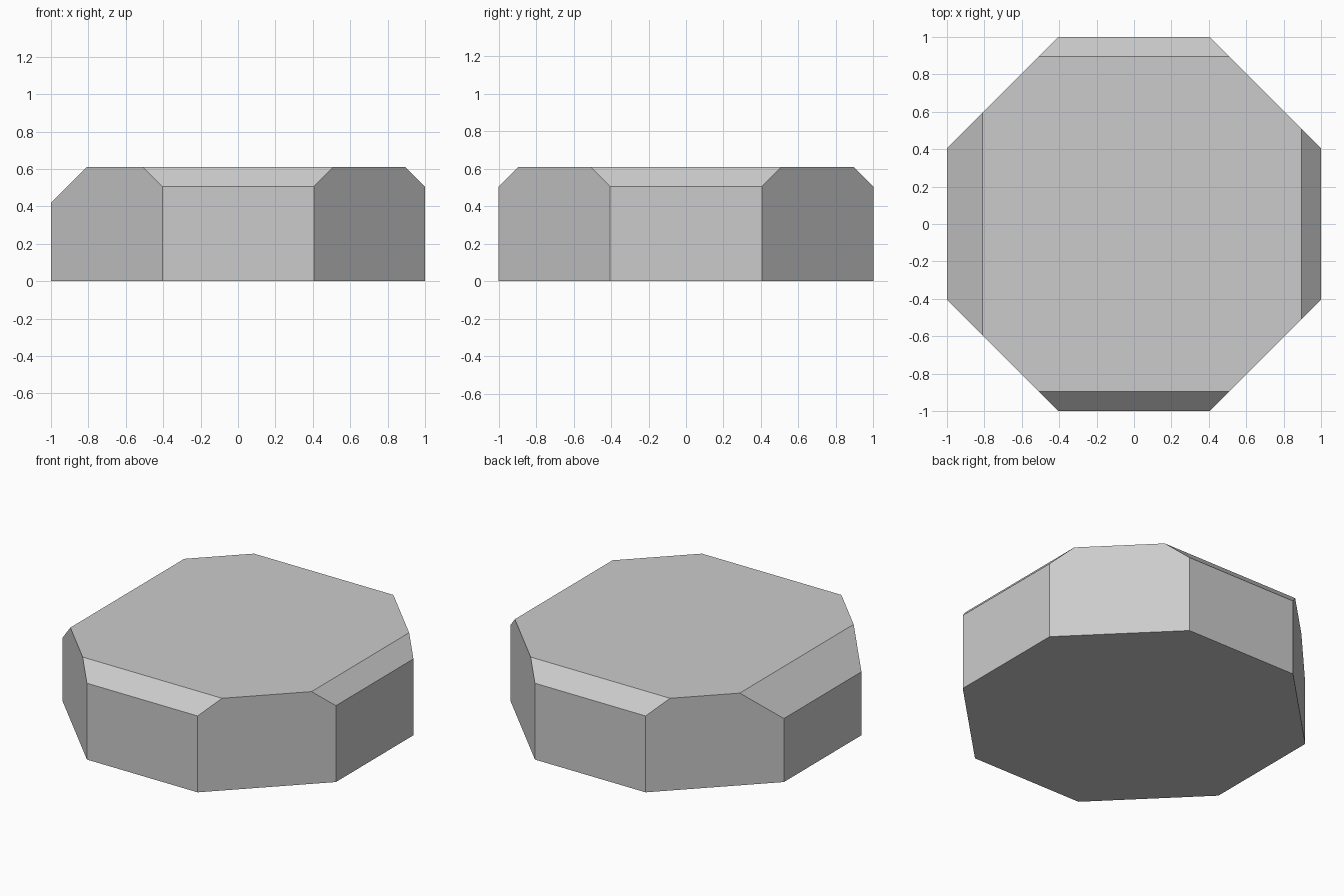
import bpy, bmesh
from mathutils import Vector

if "Cube" in bpy.data.objects:
    bpy.data.objects.remove(bpy.data.objects["Cube"])

HEIGHT, FLAT = 0.61, 0.405

# Octagonal block: extruded profile
profile = [(FLAT, -1), (1, -FLAT), (1, FLAT), (FLAT, 1),
           (-FLAT, 1), (-1, FLAT), (-1, -FLAT), (-FLAT, -1)]
bm = bmesh.new()
base = bm.faces.new([bm.verts.new((x, y, 0)) for x, y in profile])
top = bmesh.ops.extrude_face_region(bm, geom=[base], use_keep_orig=True)
bmesh.ops.translate(bm, vec=(0, 0, HEIGHT),
                    verts=[g for g in top["geom"] if isinstance(g, bmesh.types.BMVert)])


def chamfer(side, size):
    """Slice a 45 degree bevel off the top edge facing the given side."""
    cut = bmesh.ops.bisect_plane(
        bm, geom=bm.verts[:] + bm.edges[:] + bm.faces[:], dist=1e-5,
        plane_co=Vector(side) + Vector((0, 0, HEIGHT - size)),
        plane_no=Vector(side) + Vector((0, 0, 1)), clear_outer=True)
    edges = [g for g in cut["geom_cut"] if isinstance(g, bmesh.types.BMEdge)]
    bmesh.ops.contextual_create(bm, geom=edges)


# Top edge bevels, the left one wider
for side, size in (((1, 0, 0), 0.105), ((0, 1, 0), 0.105),
                   ((0, -1, 0), 0.105), ((-1, 0, 0), 0.19)):
    chamfer(side, size)

bmesh.ops.recalc_face_normals(bm, faces=bm.faces[:])
mesh = bpy.data.meshes.new("octagonal_block")
bm.to_mesh(mesh)
bm.free()
bpy.context.collection.objects.link(bpy.data.objects.new("octagonal_block", mesh))
